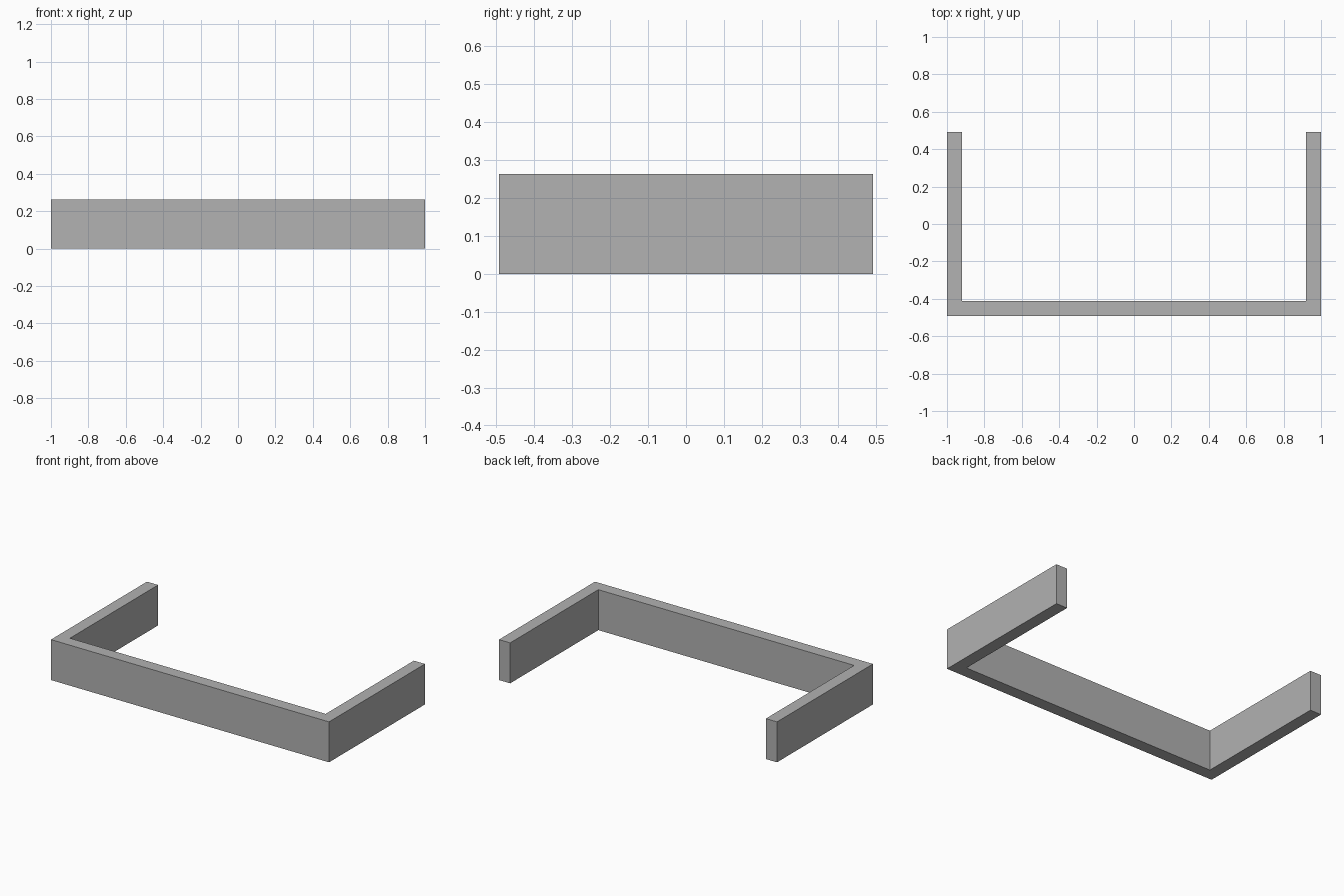
import bpy
import bmesh

if "Cube" in bpy.data.objects:
    bpy.data.objects.remove(bpy.data.objects["Cube"], do_unlink=True)

HALF_WIDTH, HALF_DEPTH, HEIGHT, WALL = 1.0, 0.493, 0.263, 0.08

# Plain grey material
grey = bpy.data.materials.new("grey")
grey.use_nodes = True
colour = (0.445, 0.445, 0.445, 1)
grey.diffuse_color = colour
grey.node_tree.nodes["Principled BSDF"].inputs["Base Color"].default_value = colour

# U-shaped outline: right half, then its mirror image
half = [(HALF_WIDTH, -HALF_DEPTH), (HALF_WIDTH, HALF_DEPTH),
        (HALF_WIDTH - WALL, HALF_DEPTH), (HALF_WIDTH - WALL, WALL - HALF_DEPTH)]
outline = half + [(-x, y) for x, y in reversed(half)]

# Extrude the outline upward into one solid channel
bm = bmesh.new()
base = bm.faces.new([bm.verts.new((x, y, 0)) for x, y in outline])
extruded = bmesh.ops.extrude_face_region(bm, geom=[base], use_keep_orig=True)
top = [g for g in extruded["geom"] if isinstance(g, bmesh.types.BMVert)]
bmesh.ops.translate(bm, verts=top, vec=(0, 0, HEIGHT))
bmesh.ops.recalc_face_normals(bm, faces=bm.faces)

mesh = bpy.data.meshes.new("u_shaped_wall")
bm.to_mesh(mesh)
bm.free()
mesh.materials.append(grey)
wall = bpy.data.objects.new("u_shaped_wall", mesh)
bpy.context.collection.objects.link(wall)
